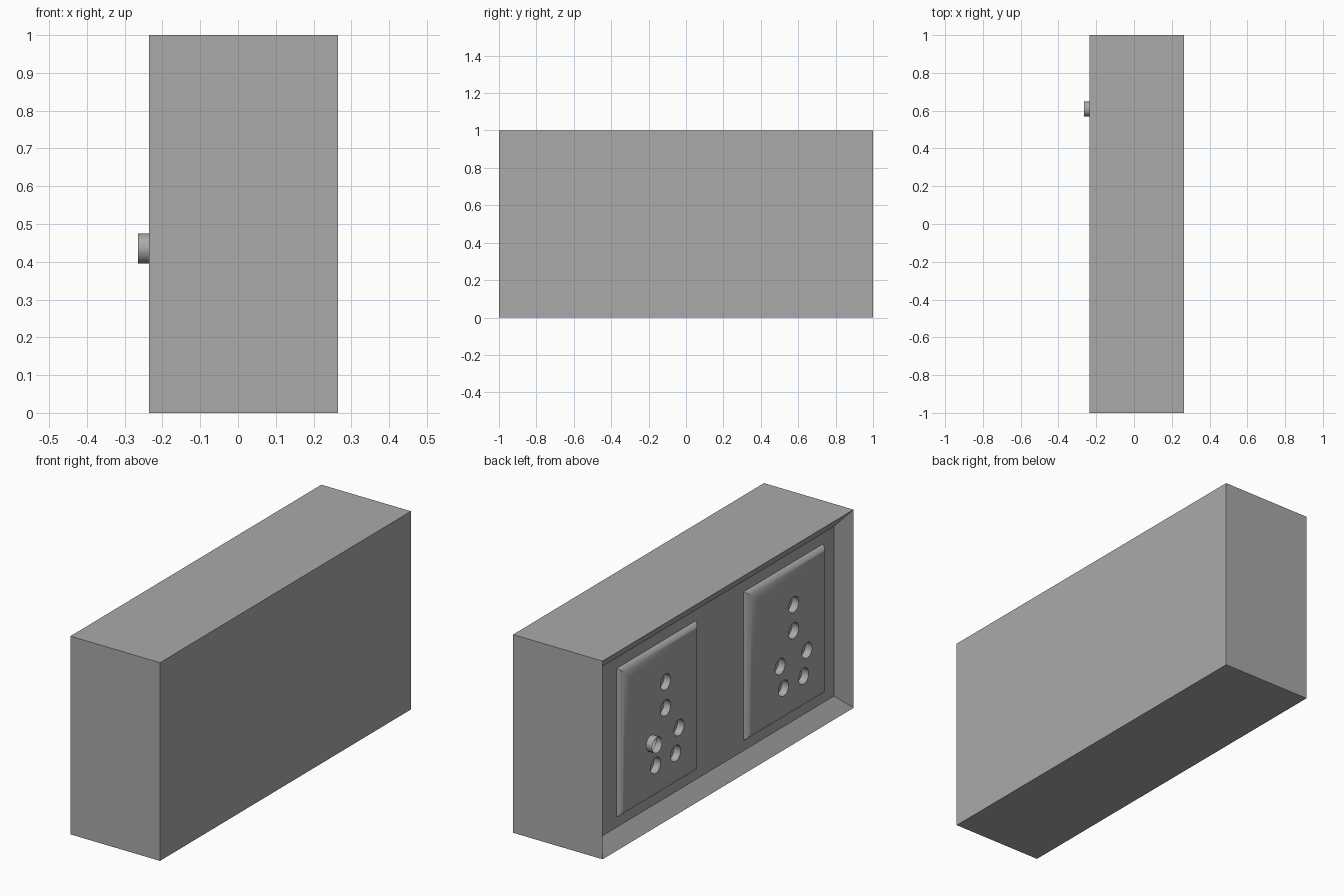
import bpy, bmesh, math
from mathutils import Matrix, Vector

old = bpy.data.objects.get("Cube")
if old:
    bpy.data.objects.remove(old, do_unlink=True)

grey = bpy.data.materials.new("mid_grey")
grey.use_nodes = True
GREY = (0.4, 0.4, 0.4, 1)
grey.diffuse_color = GREY
grey.node_tree.nodes["Principled BSDF"].inputs["Base Color"].default_value = GREY

RIM = -0.235      # open face of the box
FLOOR = -0.177    # bottom of the recess
RADIUS = 0.04     # socket holes


def finish(name, bm, smooth=True):
    bmesh.ops.recalc_face_normals(bm, faces=bm.faces)
    mesh = bpy.data.meshes.new(name)
    bm.to_mesh(mesh)
    bm.free()
    obj = bpy.data.objects.new(name, mesh)
    bpy.context.collection.objects.link(obj)
    mesh.materials.append(grey)
    bpy.ops.object.select_all(action='DESELECT')
    obj.select_set(True)
    bpy.context.view_layer.objects.active = obj
    if smooth:
        bpy.ops.object.shade_smooth_by_angle(angle=math.radians(30))
    return obj


def cylinder(bm, x0, x1, y, z, caps):
    place = Matrix.Translation(((x0 + x1) / 2, y, z)) @ Matrix.Rotation(math.pi / 2, 4, 'Y')
    bmesh.ops.create_cone(bm, cap_ends=caps, segments=32, radius1=RADIUS,
                          radius2=RADIUS, depth=abs(x1 - x0), matrix=place)


# Box with a recessed side
bm = bmesh.new()
bmesh.ops.create_cube(bm, size=1, matrix=Matrix.Translation((RIM + 0.25, 0, 0.5))
                      @ Matrix.Diagonal((0.5, 2, 1, 1)))
side = min(bm.faces, key=lambda f: f.calc_center_median().x)
bmesh.ops.inset_region(bm, faces=[side], thickness=0.072, use_even_offset=True)
bmesh.ops.translate(bm, verts=side.verts, vec=(FLOOR - RIM, 0, 0))
finish("wall_box", bm, smooth=False)


# Socket plate: rectangle loops stacked along a quarter ellipse
def socket_plate(name, y_min, y_max, y_holes):
    z_min, z_max, inset, height, steps = 0.127, 0.873, 0.082, 0.037, 10
    levels = [(0, -0.01)]
    for i in range(steps + 1):
        t = math.pi / 2 * i / steps
        levels.append((inset * (1 - math.cos(t)), height * math.sin(t)))
    bm = bmesh.new()
    loops = []
    for d, h in levels:
        corners = ((y_min + d, z_min + d), (y_max - d, z_min + d),
                   (y_max - d, z_max - d), (y_min + d, z_max - d))
        loops.append([bm.verts.new((FLOOR - h, y, z)) for y, z in corners])
    for a, b in zip(loops, loops[1:]):
        for i in range(4):
            j = (i + 1) % 4
            bm.faces.new((a[i], a[j], b[j], b[i]))
    bm.faces.new(loops[0])
    bm.faces.new(loops[-1])
    plate = finish(name, bm, smooth=False)

    # Holes for two three-pin sizes
    cut = bmesh.new()
    for dy, z in ((0, 0.686), (0, 0.555), (-0.107, 0.415), (0.107, 0.415),
                  (-0.08, 0.295), (0.08, 0.295)):
        cylinder(cut, FLOOR - 0.1, FLOOR + 0.05, y_holes + dy, z, True)
    cutter = finish("hole_cutter", cut, smooth=False)
    cutter.hide_render = True
    mod = plate.modifiers.new("holes", 'BOOLEAN')
    mod.operation, mod.solver, mod.object = 'DIFFERENCE', 'EXACT', cutter
    bpy.ops.object.select_all(action='DESELECT')
    plate.select_set(True)
    bpy.context.view_layer.objects.active = plate
    bpy.ops.object.modifier_apply(modifier=mod.name)
    bpy.data.objects.remove(cutter, do_unlink=True)
    bpy.ops.object.shade_smooth_by_angle(angle=math.radians(30))


socket_plate("back_socket_plate", 0.18, 0.806, 0.468)
socket_plate("front_socket_plate", -0.836, -0.206, -0.552)

# Open sleeve standing out from one hole
bm = bmesh.new()
cylinder(bm, -0.265, -0.23, 0.608, 0.435, False)
finish("hole_sleeve", bm)
